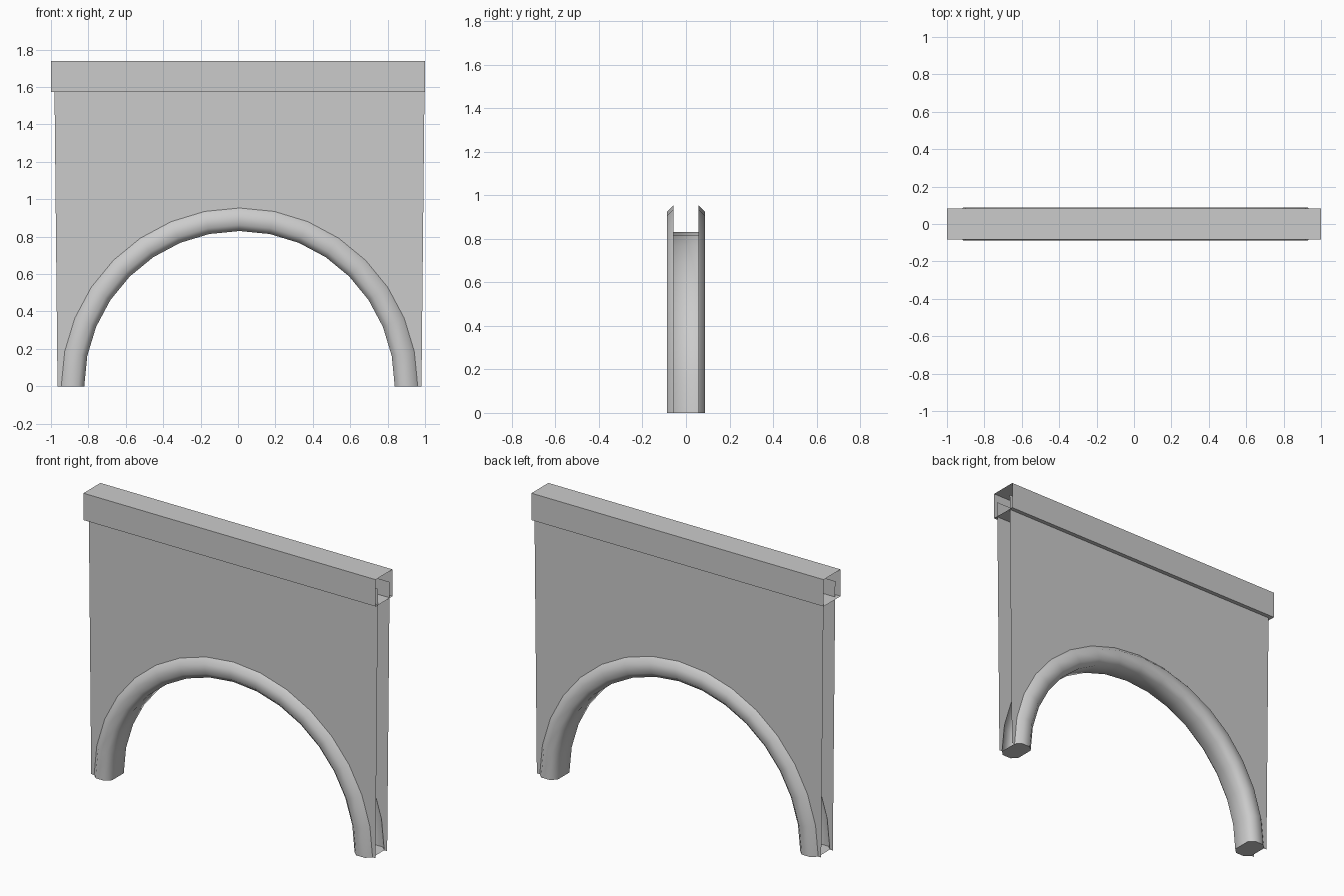
import bpy, bmesh, math

if "Cube" in bpy.data.objects:
    bpy.data.objects.remove(bpy.data.objects["Cube"], do_unlink=True)

stone = bpy.data.materials.new("light_grey_stone")
stone.use_nodes = True
GREY = (0.6, 0.6, 0.6, 1)
stone.diffuse_color = GREY
stone.node_tree.nodes["Principled BSDF"].inputs["Base Color"].default_value = GREY

CX = 0.008           # sideways offset of the arch and walls
SEGS = 16            # segments around the half circle
R_IN, R_OUT = 0.83, 0.953
WALL_Y, TRIM_Y = 0.057, 0.088
CAP_Y, CAP_LOW, CAP_TOP = 0.083, 1.572, 1.738


def finish(name, bm):
    mesh = bpy.data.meshes.new(name)
    bm.to_mesh(mesh)
    bm.free()
    mesh.materials.append(stone)
    obj = bpy.data.objects.new(name, mesh)
    bpy.context.collection.objects.link(obj)
    return obj


def arc_point(radius, i, y):
    a = math.pi * i / SEGS
    return (CX + radius * math.cos(a), y, radius * math.sin(a))


# Front and back wall sheets, cut by the outer edge of the arch
def wall(name, side):
    bm = bmesh.new()
    y = side * WALL_Y
    outline = [arc_point(R_OUT, i, y) for i in range(SEGS + 1)]
    outline += [(CX - 0.973, y, 0), (CX - 0.99, y, 1.67),
                (CX + 0.99, y, 1.67), (CX + 0.973, y, 0)]
    face = bm.faces.new([bm.verts.new(p) for p in outline])
    face.normal_update()
    if face.normal.y * side < 0:
        face.normal_flip()
    bmesh.ops.triangulate(bm, faces=[face])
    bmesh.ops.join_triangles(bm, faces=bm.faces[:], angle_face_threshold=3.1,
                             angle_shape_threshold=3.1)
    finish(name, bm)


wall("front_wall", -1)
wall("back_wall", 1)

# Arch: rounded trim on both sides joined by the soffit, with closed feet
half = [(R_OUT, WALL_Y), (0.922, TRIM_Y), (0.862, TRIM_Y), (R_IN, WALL_Y)]
profile = half + [(r, -y) for r, y in reversed(half)]
bm = bmesh.new()
rings = [[bm.verts.new(arc_point(r, i, y)) for r, y in profile]
         for i in range(SEGS + 1)]
for a, b in zip(rings, rings[1:]):
    for j in range(len(profile) - 1):
        bm.faces.new((a[j], b[j], b[j + 1], a[j + 1]))
bm.faces.new(rings[0])
bm.faces.new(rings[-1][::-1])
bmesh.ops.recalc_face_normals(bm, faces=bm.faces[:])
bm.normal_update()
# Feet must face down
if next(f for f in bm.faces if len(f.verts) == len(profile)).normal.z > 0:
    bmesh.ops.reverse_faces(bm, faces=bm.faces[:])
arch = finish("arch_trim", bm)
bpy.ops.object.select_all(action='DESELECT')
arch.select_set(True)
bpy.context.view_layer.objects.active = arch
bpy.ops.object.shade_smooth_by_angle(angle=math.radians(50))

# Coping: a rectangular sleeve left open at both ends
bm = bmesh.new()
corners = [(-CAP_Y, CAP_LOW), (CAP_Y, CAP_LOW), (CAP_Y, CAP_TOP), (-CAP_Y, CAP_TOP)]
left, right = [[bm.verts.new((x, y, z)) for y, z in corners] for x in (1, -1)]
for j in range(4):
    k = (j + 1) % 4
    bm.faces.new((left[j], right[j], right[k], left[k]))
bmesh.ops.recalc_face_normals(bm, faces=bm.faces[:])
bm.normal_update()
if max(bm.faces, key=lambda f: f.calc_center_median().z).normal.z < 0:
    bmesh.ops.reverse_faces(bm, faces=bm.faces[:])
finish("coping", bm)
